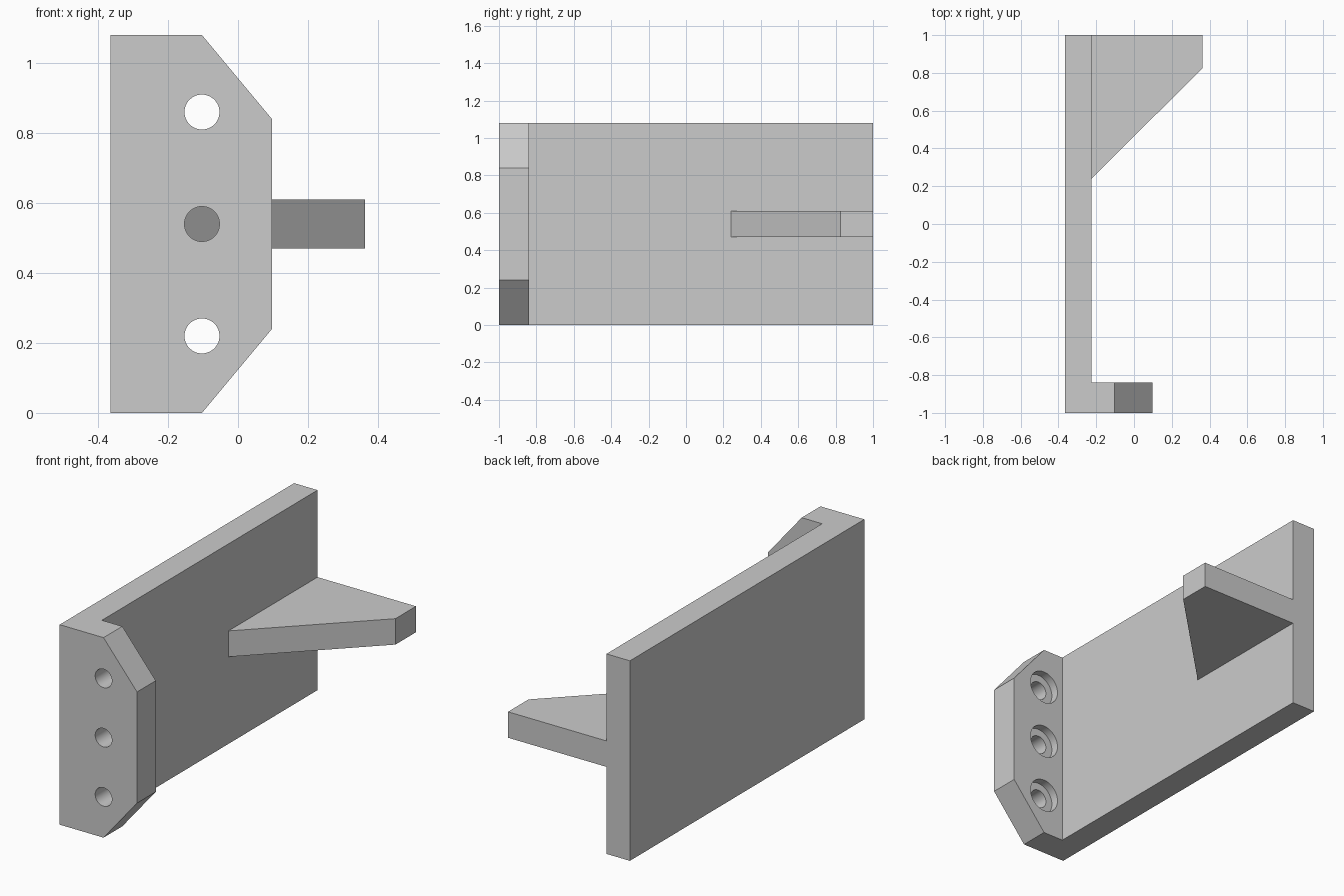
import bpy, bmesh, math
from mathutils import Matrix, Vector

default = bpy.data.objects.get("Cube")
if default:
    bpy.data.objects.remove(default, do_unlink=True)

GREY = (0.6, 0.6, 0.6, 1.0)
mat = bpy.data.materials.new("plain grey")
mat.use_nodes = True
mat.diffuse_color = GREY
mat.node_tree.nodes["Principled BSDF"].inputs["Base Color"].default_value = GREY


def finish(name, bm):
    bmesh.ops.recalc_face_normals(bm, faces=bm.faces)
    mesh = bpy.data.meshes.new(name)
    bm.to_mesh(mesh)
    bm.free()
    mesh.materials.append(mat)
    obj = bpy.data.objects.new(name, mesh)
    bpy.context.collection.objects.link(obj)
    return obj


def prism(name, profile, sweep):
    """Extrude a closed outline of 3D points along a vector."""
    bm = bmesh.new()
    face = bm.faces.new([bm.verts.new(p) for p in profile])
    ext = bmesh.ops.extrude_face_region(bm, geom=[face])
    verts = [v for v in ext["geom"] if isinstance(v, bmesh.types.BMVert)]
    bmesh.ops.translate(bm, verts=verts, vec=Vector(sweep))
    return finish(name, bm)


def cylinder_y(name, x, z, radius, y0, y1):
    bm = bmesh.new()
    place = Matrix.Translation((x, (y0 + y1) / 2, z)) @ Matrix.Rotation(math.pi / 2, 4, "X")
    bmesh.ops.create_cone(bm, cap_ends=True, segments=48, radius1=radius,
                          radius2=radius, depth=y1 - y0, matrix=place)
    return finish(name, bm)


def combine(target, other, operation):
    """Apply a boolean, then remove the helper object."""
    mod = target.modifiers.new(operation.lower(), "BOOLEAN")
    mod.operation, mod.solver, mod.object = operation, "EXACT", other
    other.hide_render = True
    bpy.ops.object.select_all(action="DESELECT")
    bpy.context.view_layer.objects.active = target
    target.select_set(True)
    bpy.ops.object.modifier_apply(modifier=mod.name)
    bpy.data.objects.remove(other, do_unlink=True)


LEFT, INNER, LIP = -0.365, -0.225, 0.097
FLANGE_BACK, HEIGHT = -0.84, 1.08
HOLE_X, CORNER = -0.103, 0.24
MID = HEIGHT / 2

# L-shaped wall with front flange
outline = [(LEFT, -1), (LIP, -1), (LIP, FLANGE_BACK),
           (INNER, FLANGE_BACK), (INNER, 1), (LEFT, 1)]
bracket = prism("bracket", [(x, y, 0) for x, y in outline], (0, 0, HEIGHT))

# Sloped upper and lower corners of the flange
slope = CORNER / (LIP - HOLE_X)
over = 0.05
for side in (-1, 1):
    tri = [(HOLE_X - over, MID + side * (MID + over * slope)),
           (LIP + over, MID + side * (MID + over * slope)),
           (LIP + over, MID + side * (MID - CORNER - over * slope))]
    cutter = prism("corner_cutter", [(x, -1.1, z) for x, z in tri], (0, 0.35, 0))
    combine(bracket, cutter, "DIFFERENCE")

# Screw holes, counterbored from behind
for step in (-1, 0, 1):
    z = MID + step * 0.32
    combine(bracket, cylinder_y("hole_cutter", HOLE_X, z, 0.05, -1.1, -0.75), "DIFFERENCE")
    combine(bracket, cylinder_y("counterbore_cutter", HOLE_X, z, 0.09,
                                FLANGE_BACK - 0.045, -0.75), "DIFFERENCE")

# Horizontal arm at the rear, rooted inside the wall
arm_outline = [(INNER - 0.05, 1), (0.363, 1), (0.363, 0.825),
               (INNER, 0.24), (INNER - 0.05, 0.24)]
arm = prism("arm", [(x, y, 0.47) for x, y in arm_outline], (0, 0, 0.14))
combine(bracket, arm, "UNION")

bpy.ops.object.shade_smooth_by_angle(angle=math.radians(30))
